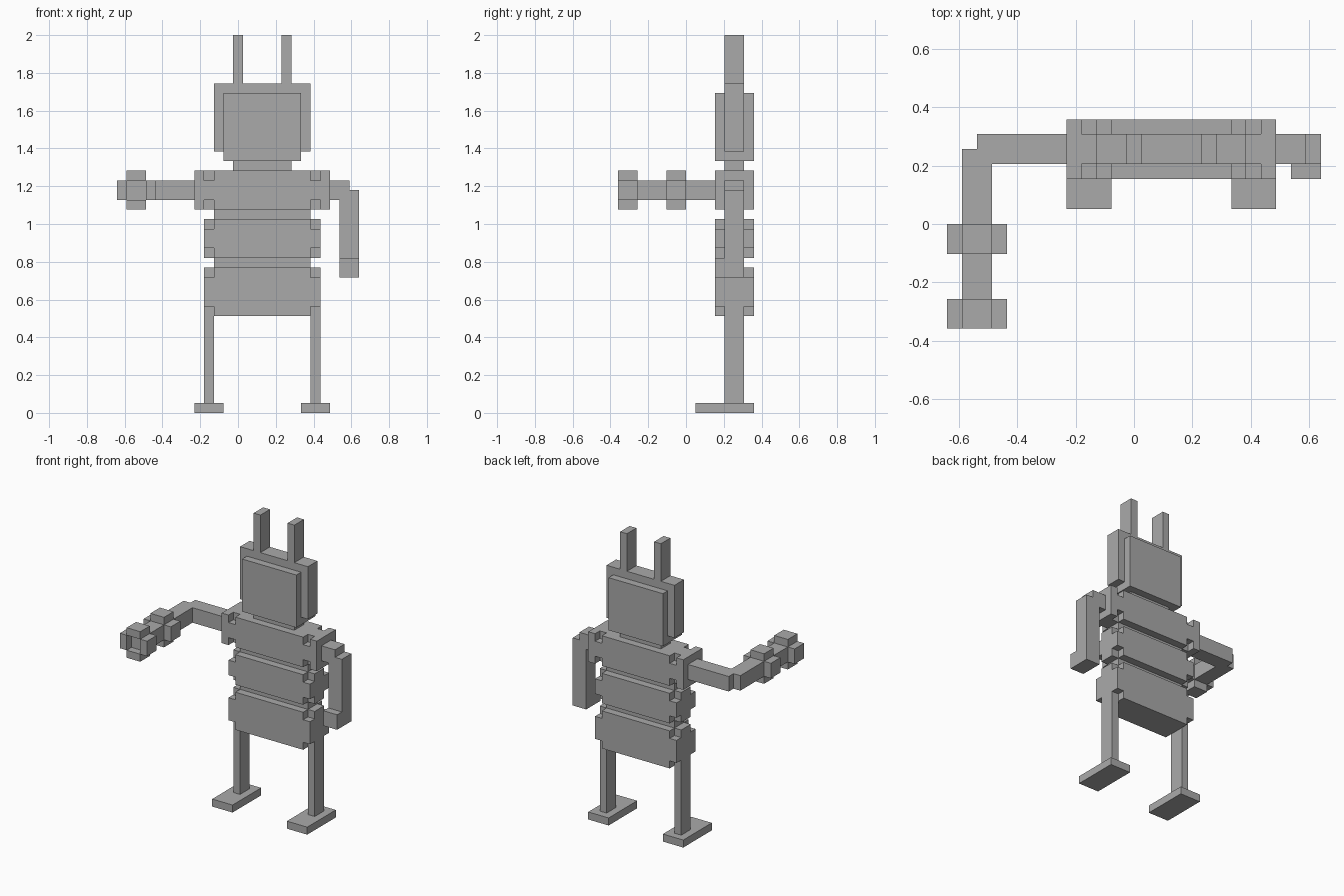
import bpy
import bmesh
from itertools import product

cube = bpy.data.objects.get("Cube")
if cube:
    bpy.data.objects.remove(cube, do_unlink=True)

UNIT = 2 / 39          # edge of one block
OFFSET = (12.5, 7, 0)  # block coordinates of the model's centre
MID = 15               # block coordinate of the body's mirror plane

grey = bpy.data.materials.new("plain_grey")
grey.use_nodes = True
colour = (0.4, 0.4, 0.4, 1)
grey.diffuse_color = colour
grey.node_tree.nodes["Principled BSDF"].inputs["Base Color"].default_value = colour


def cells(box):
    """Unit cells in a box given as (x range, y range, z range)."""
    return set(product(*(range(a, b) for a, b in box)))


def mirror(box):
    (a, b), y, z = box
    return ((2 * MID - b, 2 * MID - a), y, z)


def part(name, boxes, cuts=()):
    """Join block boxes, remove the cuts, and skin the outside with clean flat faces."""
    filled = set().union(*map(cells, boxes)) - set().union(*map(cells, cuts))
    bm = bmesh.new()
    verts = {}

    def vert(p):
        if p not in verts:
            verts[p] = bm.verts.new([(c - o) * UNIT for c, o in zip(p, OFFSET)])
        return verts[p]

    for cell in filled:
        for axis, side in product(range(3), (0, 1)):
            near = list(cell)
            near[axis] += 2 * side - 1
            if tuple(near) in filled:
                continue
            u, v = (axis + 1) % 3, (axis + 2) % 3
            loop = []
            for du, dv in ((0, 0), (1, 0), (1, 1), (0, 1)):
                p = list(cell)
                p[axis] += side
                p[u] += du
                p[v] += dv
                loop.append(vert(tuple(p)))
            bm.faces.new(loop if side else loop[::-1])
    bmesh.ops.dissolve_limit(bm, angle_limit=0.01, verts=bm.verts, edges=bm.edges)
    mesh = bpy.data.meshes.new(name)
    bm.to_mesh(mesh)
    bm.free()
    mesh.materials.append(grey)
    obj = bpy.data.objects.new(name, mesh)
    bpy.context.collection.objects.link(obj)
    return obj


CORE = (11, 13)   # depth of the thin parts
FULL = (10, 14)   # depth of the thick parts


def torso_block(name, left, bottom, top):
    """Thick slab with small notches cut into its front and back corners."""
    notches = []
    for y, z in product(((10, 11), (13, 14)), ((bottom, bottom + 1), (top - 1, top))):
        notch = ((9, 10), y, z)
        notches += [notch, mirror(notch)]
    part(name, [((left, 2 * MID - left), FULL, (bottom, top))], notches)


# Torso: three slabs joined by thin spacers
torso_block("chest", 8, 21, 25)
torso_block("belly", 9, 16, 20)
torso_block("hips", 9, 10, 15)
part("upper_spacer", [((10, 20), CORE, (20, 21))])
part("lower_spacer", [((10, 20), CORE, (15, 16))])

# Head
part("neck", [((12, 18), CORE, (25, 26))])
part("head", [((10, 20), CORE, (27, 34)), ((11, 19), FULL, (26, 33))])

# Ears, legs and feet in mirrored pairs
pairs = {
    "ear": ((12, 13), CORE, (34, 39)),
    "leg": ((9, 10), CORE, (1, 10)),
    "foot": ((8, 11), (8, 14), (0, 1)),
}
for name, box in pairs.items():
    part("right_" + name, [box])
    part("left_" + name, [mirror(box)])

# Left arm hangs down, its hand pointing forward
part("left_arm", [
    ((22, 24), CORE, (22, 24)),
    ((23, 25), CORE, (14, 23)),
    ((23, 25), (10, 13), (14, 16)),
])

# Right arm reaches forward, with a cross-shaped cuff and an open cross-shaped hand
arm = [((2, 8), CORE, (22, 24)), ((1, 3), (0, 12), (22, 24))]
for y in ((0, 2), (5, 7)):
    arm += [((0, 4), y, (22, 24)), ((1, 3), y, (21, 25))]
part("right_arm", arm, [((1, 3), (0, 1), (22, 24))])
